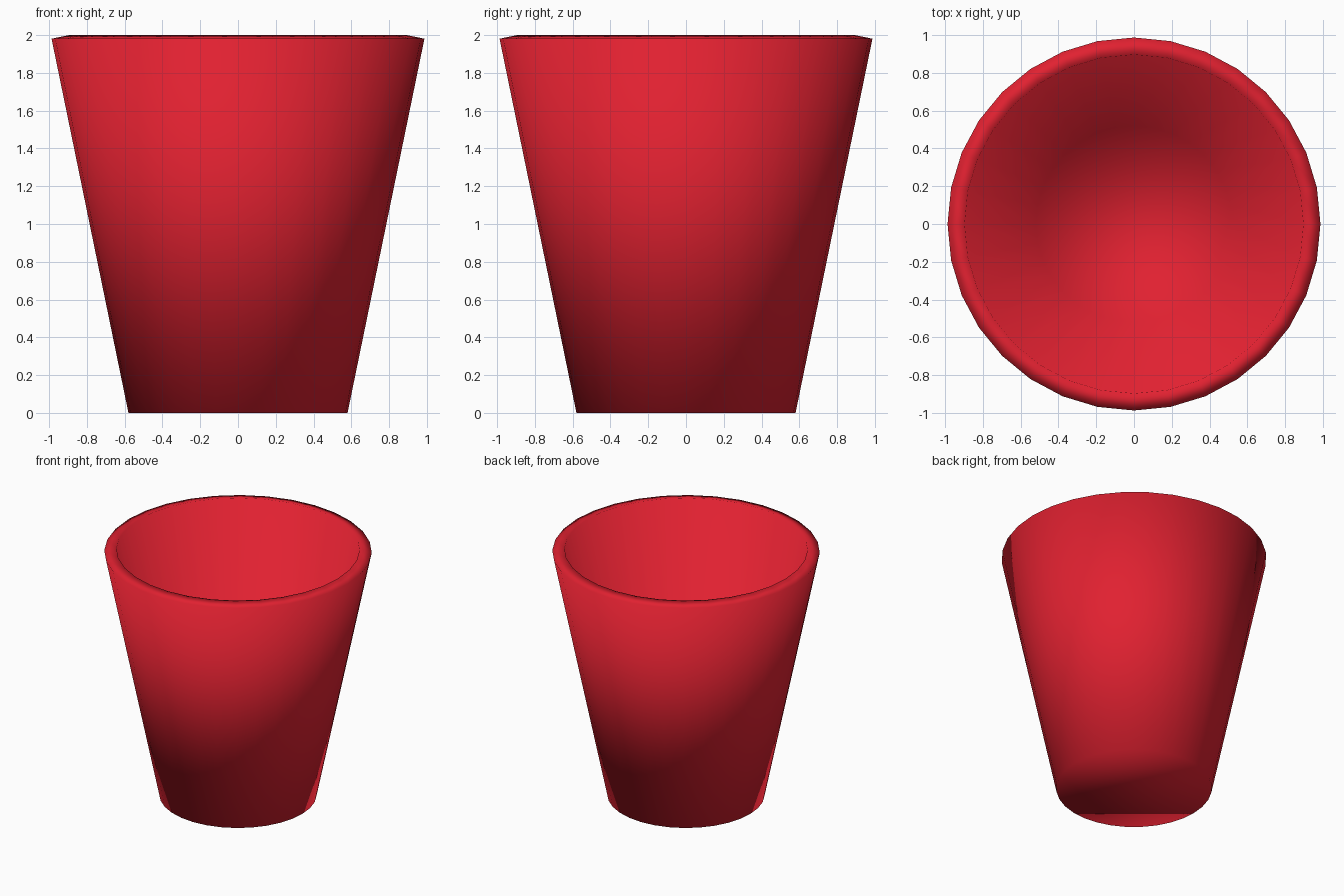
import bpy, bmesh
from mathutils import Matrix

if "Cube" in bpy.data.objects:
    bpy.data.objects.remove(bpy.data.objects["Cube"])

SIDES, BOTTOM_R, TOP_R, WALL = 32, 0.58, 0.987, 0.092
HEIGHT = 1.981  # outer wall height; the tilted rim reaches z = 2

# tapered outer shell, open at the top
bm = bmesh.new()
bmesh.ops.create_cone(bm, cap_ends=True, cap_tris=False, segments=SIDES,
                      radius1=BOTTOM_R, radius2=TOP_R, depth=HEIGHT,
                      matrix=Matrix.Translation((0, 0, HEIGHT / 2)))
top = [f for f in bm.faces if f.calc_center_median().z > HEIGHT - 0.01]
bmesh.ops.delete(bm, geom=top, context='FACES_ONLY')
bmesh.ops.recalc_face_normals(bm, faces=bm.faces)
bottom = min(bm.faces, key=lambda f: f.calc_center_median().z)
if bottom.normal.z > 0:
    bmesh.ops.reverse_faces(bm, faces=bm.faces)
for f in bm.faces:
    f.smooth = True

mesh = bpy.data.meshes.new("cup")
bm.to_mesh(mesh)
bm.free()
cup = bpy.data.objects.new("cup", mesh)
bpy.context.collection.objects.link(cup)

# wall thickness, grown inwards
solid = cup.modifiers.new("wall", 'SOLIDIFY')
solid.thickness = WALL
solid.offset = -1

# red plastic
red = bpy.data.materials.new("red_plastic")
red.diffuse_color = (0.75, 0.015, 0.03, 1)
red.use_nodes = True
red.node_tree.nodes["Principled BSDF"].inputs["Base Color"].default_value = red.diffuse_color
mesh.materials.append(red)
